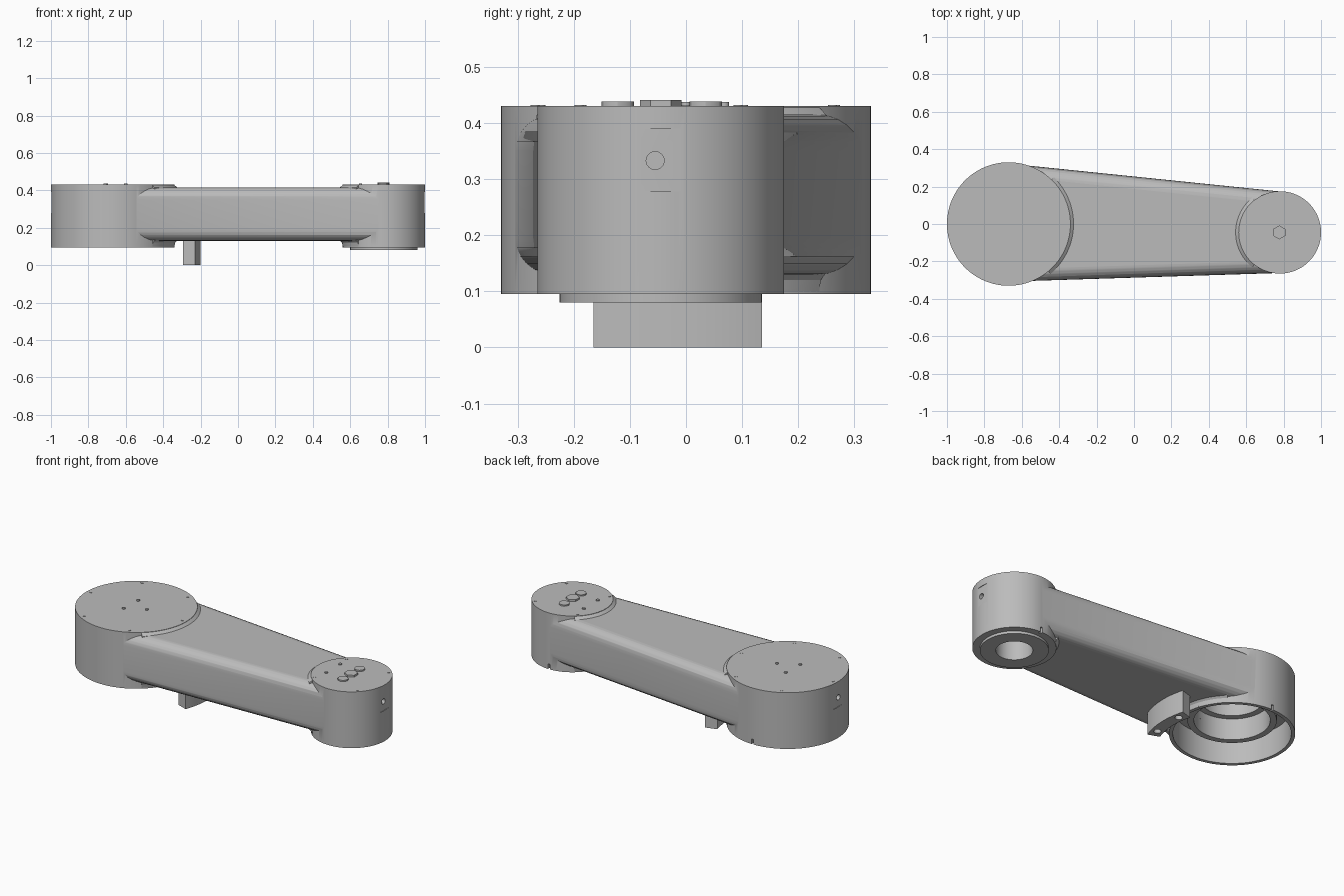
import bpy, bmesh
from math import radians, cos, sin, pi
from mathutils import Matrix

if "Cube" in bpy.data.objects:
    bpy.data.objects.remove(bpy.data.objects["Cube"])

grey = bpy.data.materials.new("satin_grey")
grey.use_nodes = True
COLOUR = (0.5, 0.5, 0.5, 1)
grey.diffuse_color = COLOUR
grey.node_tree.nodes["Principled BSDF"].inputs["Base Color"].default_value = COLOUR

BIG, SMALL = (-0.67, 0.0), (0.78, -0.045)
BIG_R, SMALL_R = 0.33, 0.22
BASE, TOP = 0.095, 0.43


def finish(name, bm):
    bmesh.ops.recalc_face_normals(bm, faces=bm.faces)
    mesh = bpy.data.meshes.new(name)
    bm.to_mesh(mesh)
    bm.free()
    mesh.materials.append(grey)
    obj = bpy.data.objects.new(name, mesh)
    bpy.context.collection.objects.link(obj)
    return obj


def smooth(obj):
    bpy.ops.object.select_all(action='DESELECT')
    obj.select_set(True)
    bpy.context.view_layer.objects.active = obj
    bpy.ops.object.shade_smooth_by_angle(angle=radians(30))


def cylinder(name, centre, r, z0, z1, n=96):
    bm = bmesh.new()
    place = Matrix.Translation((centre[0], centre[1], (z0 + z1) / 2))
    bmesh.ops.create_cone(bm, cap_ends=True, segments=n, radius1=r, radius2=r,
                          depth=z1 - z0, matrix=place)
    return finish(name, bm)


def box(name, centre, size):
    bm = bmesh.new()
    bmesh.ops.create_cube(bm, size=1, matrix=Matrix.Translation(centre) @ Matrix.Diagonal((*size, 1)))
    return finish(name, bm)


def sweep(name, centre, profile, a0=0, a1=360, steps=64):
    """Turn a closed (radius, height) profile around a vertical axis."""
    full = a1 - a0 == 360
    bm = bmesh.new()
    rings = []
    for i in range(steps if full else steps + 1):
        a = radians(a0 + (a1 - a0) * i / steps)
        rings.append([bm.verts.new((centre[0] + r * cos(a), centre[1] + r * sin(a), z))
                      for r, z in profile])
    n = len(profile)
    for i in range(steps):
        p, q = rings[i], rings[(i + 1) % len(rings)]
        for j in range(n):
            k = (j + 1) % n
            bm.faces.new((p[j], p[k], q[k], q[j]))
    if not full:
        bm.faces.new(rings[0])
        bm.faces.new(rings[-1])
    return finish(name, bm)


def combine(target, tool, operation):
    mod = target.modifiers.new("combine", 'BOOLEAN')
    mod.operation, mod.object, mod.solver = operation, tool, 'EXACT'
    bpy.context.view_layer.objects.active = target
    bpy.ops.object.modifier_apply(modifier=mod.name)
    bpy.data.objects.remove(tool)


# Tapered arm with rounded long edges
bm = bmesh.new()
bmesh.ops.create_cube(bm, size=1)
for v in bm.verts:
    right, back = v.co.x > 0, v.co.y > 0
    v.co.x = SMALL[0] if right else BIG[0]
    v.co.y = (0.174 if back else -0.262) if right else (0.323 if back else -0.308)
    v.co.z = 0.415 if v.co.z > 0 else 0.13
long_edges = [e for e in bm.edges if abs(e.verts[0].co.x - e.verts[1].co.x) > 1]
bmesh.ops.bevel(bm, geom=long_edges, offset=0.065, segments=6, profile=0.5, affect='EDGES')
body = finish("arm_body", bm)

# End housings and the hub under the small one
combine(body, cylinder("large_housing", BIG, BIG_R, BASE, TOP, 128), 'UNION')
combine(body, cylinder("small_housing", SMALL, SMALL_R, BASE, TOP), 'UNION')
combine(body, cylinder("hub", SMALL, 0.18, 0.08, 0.15), 'UNION')

# Cavities open at the bottom
for centre, r, z1 in ((BIG, 0.31, 0.25), (BIG, 0.20, 0.30), (BIG, 0.165, 0.405),
                      (SMALL, 0.097, 0.30)):
    combine(body, cylinder("cavity", centre, r, -0.1, z1), 'DIFFERENCE')

# Label flats, side holes and drain slots on each housing
for (x, y), r, side in ((BIG, BIG_R, -1), (SMALL, SMALL_R, 1)):
    edge = x + side * r
    combine(body, box("flat", (edge + side * 0.0465, y, 0.334), (0.1, 0.2, 0.112)), 'DIFFERENCE')
    hole = cylinder("side_hole", (0, 0), 0.016, -0.03, 0.03, 24)
    hole.data.transform(Matrix.Translation((edge, y - 0.01, 0.333)) @ Matrix.Rotation(pi / 2, 4, 'Y'))
    combine(body, hole, 'DIFFERENCE')
    combine(body, box("slot", (x, y + r, 0.1), (0.014, 0.03, 0.05)), 'DIFFERENCE')
smooth(body)

# Bearing ring hanging in the large cavity
smooth(sweep("bearing_ring", BIG, [(0.2, 0.175), (0.234, 0.175), (0.234, 0.255), (0.2, 0.255)]))

# Sloped lips where the housings meet the arm
for label, centre, r, mid, spread in (("large", BIG, BIG_R, -2, 48), ("small", SMALL, SMALL_R, 180, 52)):
    upper = [(r - 0.01, 0.428), (r, 0.428), (r + 0.018, 0.414), (r + 0.018, 0.405), (r - 0.01, 0.405)]
    lower = [(r - 0.01, 0.1), (r, 0.1), (r + 0.004, 0.12), (r + 0.016, 0.132), (r - 0.01, 0.14)]
    for part, profile in (("upper", upper), ("lower", lower)):
        smooth(sweep(f"{label}_{part}_lip", centre, profile, mid - spread, mid + spread, 40))

# Curved stop block with two holes underneath
stop = sweep("stop_block", BIG, [(0.4, 0), (0.47, 0), (0.47, 0.15), (0.4, 0.15)], -20.5, 16.7, 16)
for angle in (-14, 10):
    a = radians(angle)
    spot = (BIG[0] + 0.435 * cos(a), 0.435 * sin(a))
    combine(stop, cylinder("stop_hole", spot, 0.02, -0.05, 0.06, 24), 'DIFFERENCE')
smooth(stop)

# Cover screws around the rims
for label, (x, y), r, angles in (("large", BIG, 0.305, (0, 59, 119, 178, 238, 298)),
                                 ("small", SMALL, 0.202, (43, 133, 224, 314))):
    for angle in angles:
        a = radians(angle)
        smooth(cylinder(f"{label}_rim_screw", (x + r * cos(a), y + r * sin(a)), 0.008, 0.42, 0.432, 16))

# Raised pins
for spot in ((-0.705, 0.068), (-0.71, -0.06), (-0.6, 0), (0.655, 0.025), (0.655, -0.105)):
    smooth(cylinder("pin", spot, 0.009, 0.42, 0.437, 16))

# Plugs on the small housing
smooth(cylinder("centre_hex_plug", (0.777, -0.045), 0.037, 0.42, 0.441, 6))
for y in (0.035, -0.122):
    smooth(cylinder("side_plug", (0.777, y), 0.029, 0.42, 0.438, 12))
